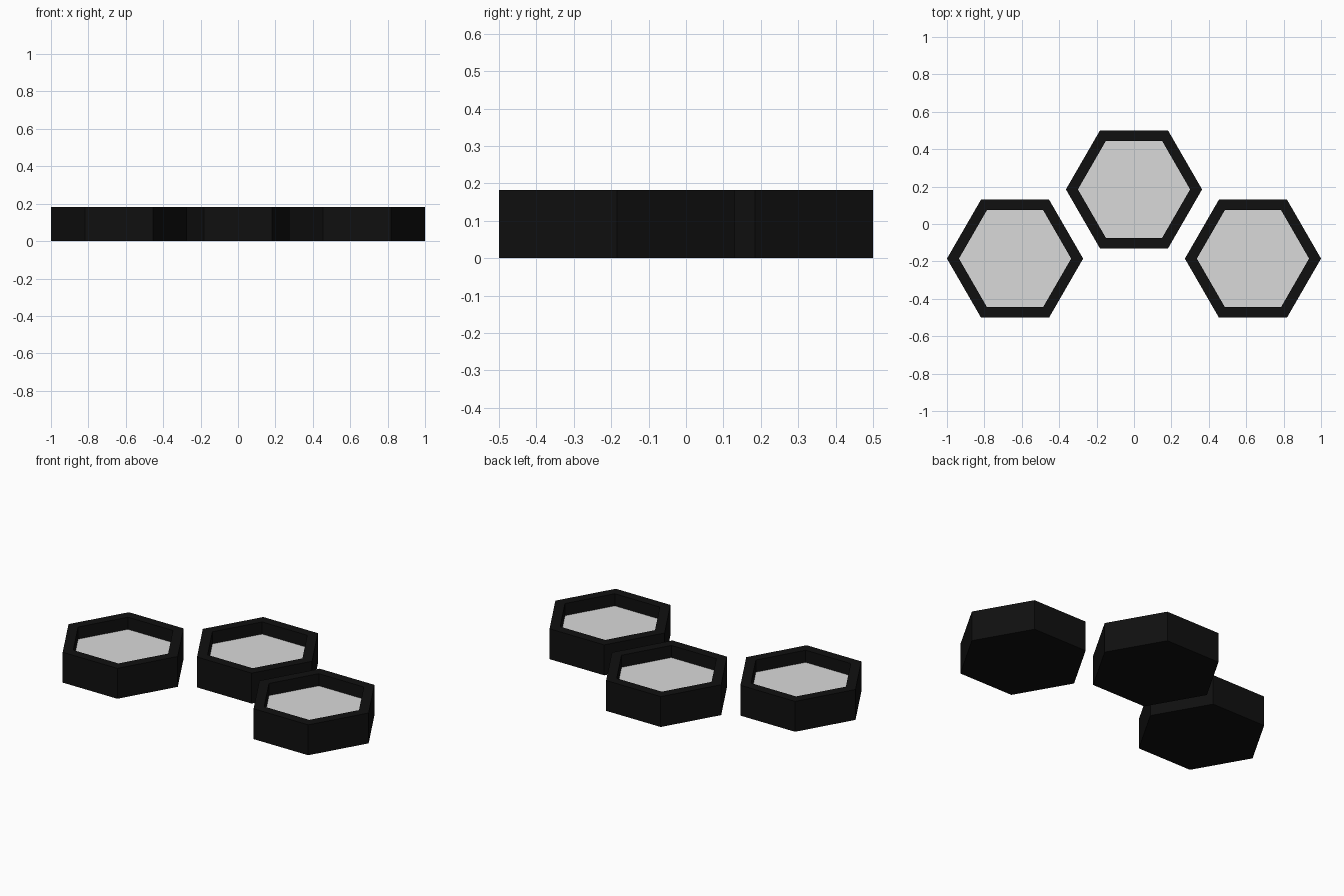
import bpy, bmesh, math

if "Cube" in bpy.data.objects:
    bpy.data.objects.remove(bpy.data.objects["Cube"])

R_OUT, R_IN = 0.364, 0.30      # corner radii of the rim and the recess
HEIGHT, PANEL_Z = 0.183, 0.11


def material(name, color):
    m = bpy.data.materials.new(name)
    m.diffuse_color = (*color, 1)
    m.use_nodes = True
    m.node_tree.nodes["Principled BSDF"].inputs["Base Color"].default_value = m.diffuse_color
    return m


black = material("black_frame", (0.005, 0.005, 0.005))
grey = material("light_grey_panel", (0.70, 0.70, 0.70))


def ring(bm, radius, z):
    return [bm.verts.new((radius * math.cos(i * math.pi / 3),
                          radius * math.sin(i * math.pi / 3), z)) for i in range(6)]


def make_object(name, bm, mat, location):
    bmesh.ops.recalc_face_normals(bm, faces=bm.faces)
    mesh = bpy.data.meshes.new(name)
    bm.to_mesh(mesh)
    bm.free()
    mesh.materials.append(mat)
    obj = bpy.data.objects.new(name, mesh)
    obj.location = location
    bpy.context.collection.objects.link(obj)


def hex_tray(label, x, y):
    # Open hexagonal tray: outer wall, flat rim, inner wall, floor and base
    bm = bmesh.new()
    loops = [ring(bm, R_OUT, 0), ring(bm, R_OUT, HEIGHT),
             ring(bm, R_IN, HEIGHT), ring(bm, R_IN, PANEL_Z - 0.005)]
    for a, b in zip(loops, loops[1:]):
        for i in range(6):
            j = (i + 1) % 6
            bm.faces.new((a[i], a[j], b[j], b[i]))
    bm.faces.new(loops[0][::-1])
    bm.faces.new(loops[-1])
    make_object(label + "_hexagon_frame", bm, black, (x, y, 0))

    # Pale panel lying in the recess
    bm = bmesh.new()
    bm.faces.new(ring(bm, R_IN, PANEL_Z))
    make_object(label + "_hexagon_panel", bm, grey, (x, y, 0))


# Two trays in front, one behind between them
for label, x, y in (("left", -0.636, -0.185), ("right", 0.636, -0.185), ("middle", 0, 0.185)):
    hex_tray(label, x, y)
